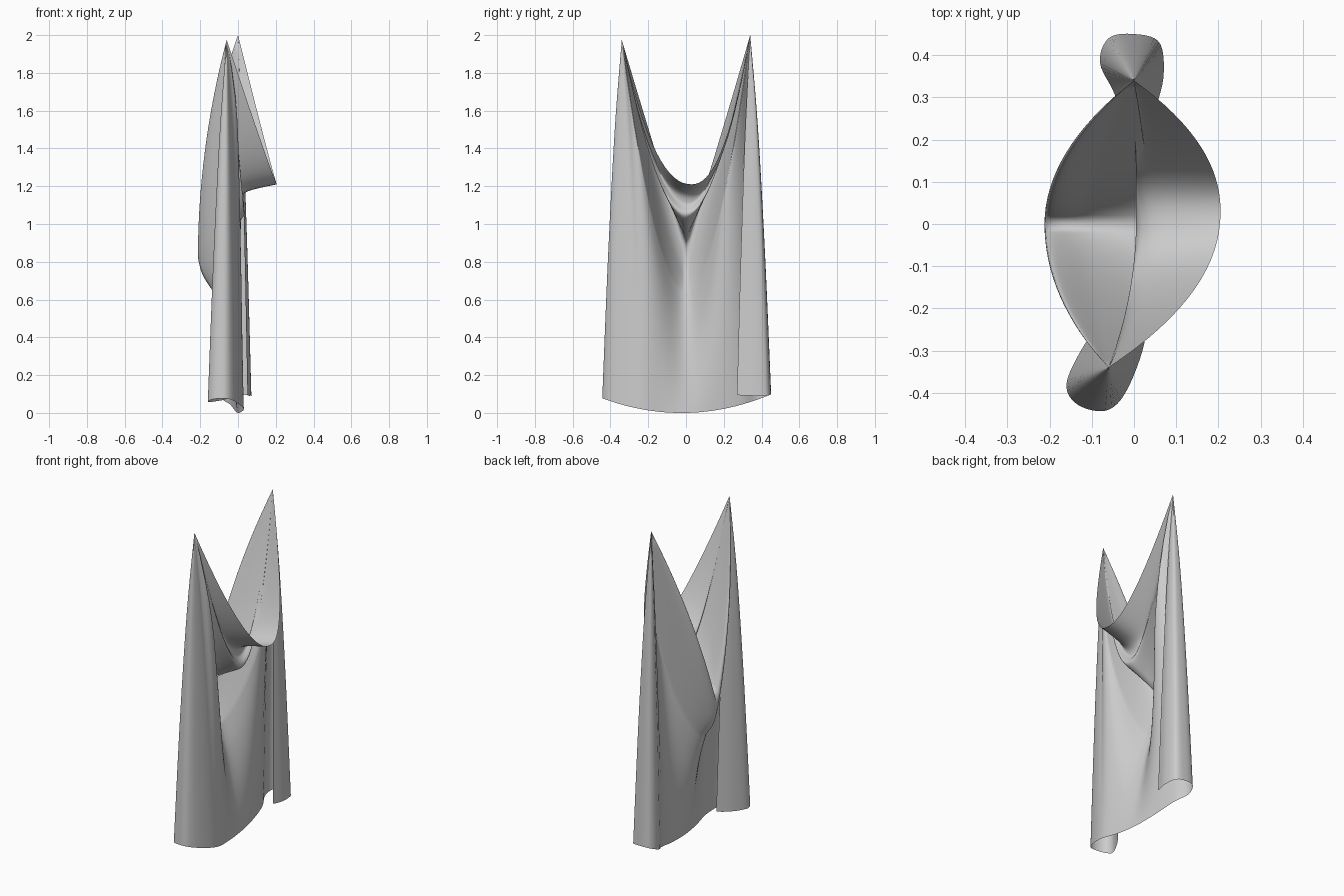
import bpy, bmesh
from mathutils import Vector

cube = bpy.data.objects.get("Cube")
if cube:
    bpy.data.objects.remove(cube)

PIN_FRONT = Vector((-0.06, -0.34, 1.975))
PIN_BACK = Vector((0.0, 0.34, 2.0))

# Fold lines slung between the pins: centre x, y, z, height and depth sharpness, bow to the side
FOLDS = [
    (0.205, 0.03, 1.21, 2.2, 2.1, 0),       # free top edge
    (0.045, 0.02, 1.17, 2.3, 2.0, 0),       # root of the lip
    (0.005, 0.01, 1.11, 1.95, 2.0, 0),      # wrinkle, inner
    (0.03, 0.0, 1.04, 1.85, 2.0, 0),        # wrinkle, outer
    (-0.1, 0.0, 0.96, 1.4, 2.0, 0),         # hollow of the cowl
    (-0.205, 0.0, 0.88, 1.05, 2.0, 0),      # outer bulge
    (-0.195, 0.0, 0.75, 1.25, 1.8, 0),      # underside of the bulge
    (-0.13, 0.0, 0.64, 1.9, 1.4, 0.09),     # tuck where the sheet starts
]

# Hem outline, from one curled side edge to the other
HEM = [(-0.06, -0.21), (-0.12, -0.29), (-0.16, -0.38), (-0.13, -0.43), (-0.06, -0.44),
       (-0.01, -0.38), (0.03, -0.25), (0.015, -0.12), (0, 0), (-0.015, 0.14), (-0.04, 0.29),
       (-0.08, 0.38), (-0.06, 0.44), (0, 0.45), (0.06, 0.43), (0.07, 0.35), (0.05, 0.27)]
MID = len(HEM) // 2
STEPS = 8


def spline(points, s):
    """Catmull-Rom curve through the points; s counts in points."""
    last = len(points) - 1
    i = min(int(s), last - 1)
    f = s - i
    a, b, c, d = (points[max(0, min(last, i + k))] for k in (-1, 0, 1, 2))
    return b + ((c - a) * f + (a * 2 - b * 5 + c * 4 - d) * f**2
                + (b * 3 - a - c * 3 + d) * f**3) * 0.5


def sample(points):
    return [spline(points, j / STEPS) for j in range((len(points) - 1) * STEPS + 1)]


def fold_point(fold, w):
    """Point on a slung fold; w runs from -1 to 1 between the pins."""
    x, y, z, rise, depth, bow = fold
    pin = PIN_FRONT if w < 0 else PIN_BACK
    k = abs(w)
    return Vector((x + (pin.x - x) * k**depth + bow * 6.75 * k * k * (1 - k),
                   y + (pin.y - y) * k,
                   z + (pin.z - z) * k**rise))


def strip(s):
    """Points of one strip of cloth, from the top edge to the hem."""
    w = max(-1, min(1, (s - MID) / 2))
    cowl = [fold_point(fold, w) for fold in FOLDS]
    xy = spline([Vector(p) for p in HEM], s)
    curl = max(0, abs(s - MID) - 6)
    hem = Vector((xy.x, xy.y, 0.085 * (xy.y / 0.44)**2 + 0.02 * xy.y + 0.03 * curl))
    # The sheet fills out a little above the hem
    tuck = cowl[-1]
    sheet = [tuck]
    for drop, spread in ((0.25, 0.36), (0.6, 0.7)):
        p = tuck.lerp(hem, spread)
        p.z = tuck.z + (hem.z - tuck.z) * drop
        sheet.append(p)
    points = sample(cowl) + sample(sheet + [hem])[1:]
    for p in points:
        p.z = max(p.z, 0)
    return points


# Sheet of cloth, with the strips meeting at the pins
bm = bmesh.new()
grid = [[bm.verts.new(p) for p in strip(i / STEPS)]
        for i in range((len(HEM) - 1) * STEPS + 1)]
for left, right in zip(grid, grid[1:]):
    for j in range(len(left) - 1):
        bm.faces.new((left[j], left[j + 1], right[j + 1], right[j]))
bmesh.ops.remove_doubles(bm, verts=bm.verts[:], dist=0.0005)
mesh = bpy.data.meshes.new("draped_cloth")
bm.to_mesh(mesh)
bm.free()
cloth = bpy.data.objects.new("draped_cloth", mesh)
bpy.context.collection.objects.link(cloth)

# Plain grey fabric
grey = bpy.data.materials.new("grey_fabric")
grey.use_nodes = True
grey.diffuse_color = (0.6, 0.6, 0.6, 1)
grey.node_tree.nodes["Principled BSDF"].inputs["Base Color"].default_value = (0.6, 0.6, 0.6, 1)
mesh.materials.append(grey)
mesh.shade_smooth()
